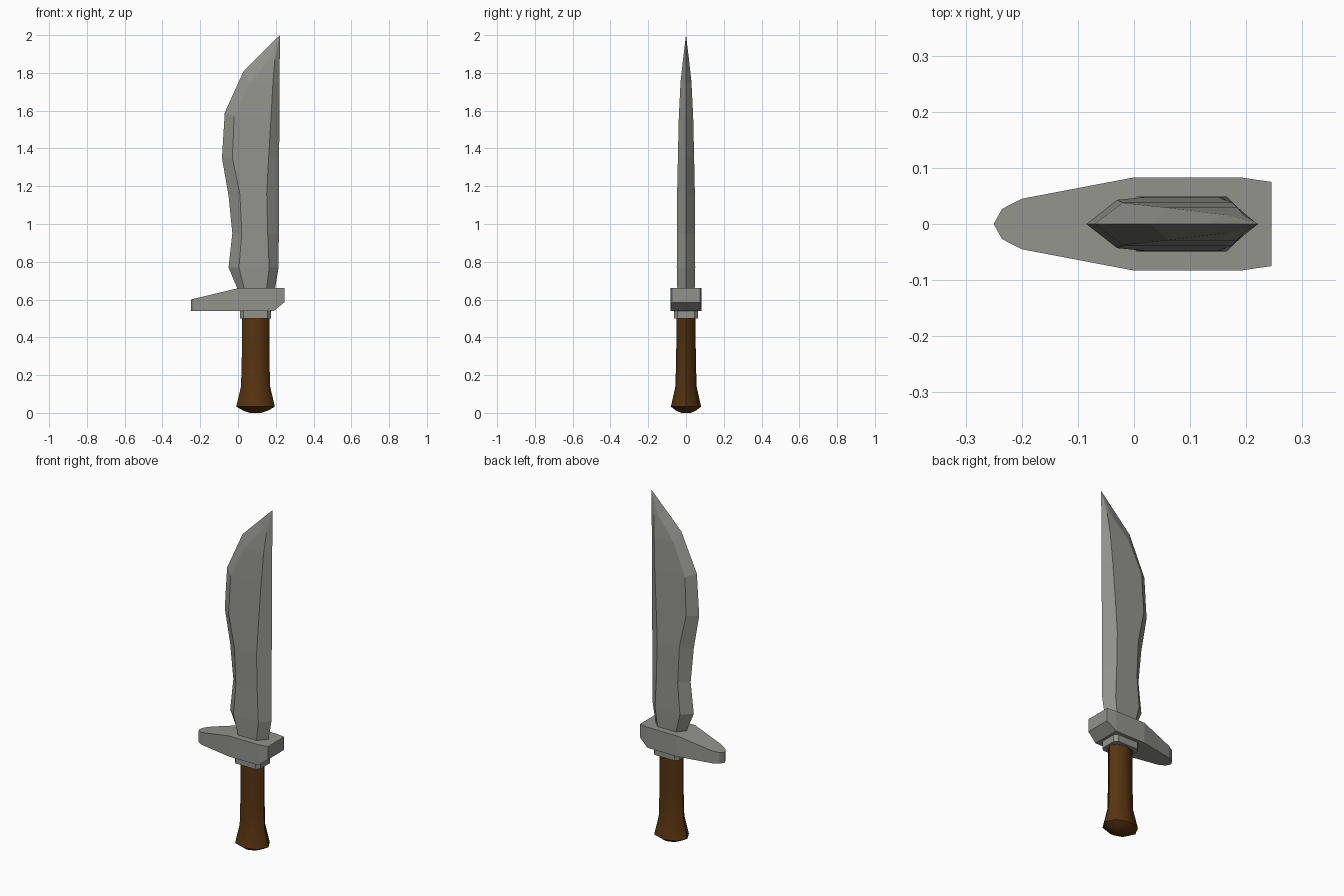
import bpy
import bmesh
from math import cos, sin, pi

if "Cube" in bpy.data.objects:
    bpy.data.objects.remove(bpy.data.objects["Cube"], do_unlink=True)


def make_material(name, rgb, roughness):
    mat = bpy.data.materials.new(name)
    mat.use_nodes = True
    mat.diffuse_color = (*rgb, 1)
    shader = mat.node_tree.nodes["Principled BSDF"]
    shader.inputs["Base Color"].default_value = (*rgb, 1)
    shader.inputs["Roughness"].default_value = roughness
    return mat


def loft(name, rings, mat, smooth=False):
    """Skin a list of equal-sized closed rings and cap both ends."""
    bm = bmesh.new()
    loops = [[bm.verts.new(p) for p in ring] for ring in rings]
    n = len(loops[0])
    for low, high in zip(loops, loops[1:]):
        for i in range(n):
            j = (i + 1) % n
            bm.faces.new((low[i], low[j], high[j], high[i]))
    bm.faces.new(loops[0][::-1])
    bm.faces.new(loops[-1])
    bmesh.ops.remove_doubles(bm, verts=bm.verts, dist=0.0005)
    bmesh.ops.recalc_face_normals(bm, faces=bm.faces)
    mesh = bpy.data.meshes.new(name)
    bm.to_mesh(mesh)
    bm.free()
    mesh.materials.append(mat)
    obj = bpy.data.objects.new(name, mesh)
    bpy.context.collection.objects.link(obj)
    if smooth:
        bpy.ops.object.select_all(action="DESELECT")
        obj.select_set(True)
        bpy.context.view_layer.objects.active = obj
        bpy.ops.object.shade_smooth_by_angle(angle=pi / 3.5)
    return obj


steel = make_material("steel grey", (0.29, 0.29, 0.265), 0.5)
wood = make_material("dark brown wood", (0.095, 0.034, 0.005), 0.7)
grip_x = 0.093

# Blade: cutting edge (x, z), front ridge (x, z), back ridge x, spine x, half thickness
blade_rows = [
    (0.00, 0.65, 0.035, 0.65, 0.15, 0.195, 0.046),
    (-0.05, 0.77, 0.005, 0.77, 0.165, 0.215, 0.049),
    (-0.03, 0.95, 0.02, 0.95, 0.157, 0.216, 0.048),
    (-0.05, 1.15, 0.01, 1.16, 0.152, 0.217, 0.047),
    (-0.085, 1.35, -0.03, 1.35, 0.162, 0.218, 0.043),
    (-0.07, 1.59, -0.02, 1.57, 0.175, 0.219, 0.038),
    (0.03, 1.81, 0.06, 1.75, 0.185, 0.22, 0.029),
    (0.13, 1.91, 0.165, 1.87, 0.195, 0.221, 0.016),
    (0.222, 2.0, 0.222, 2.0, 0.222, 0.222, 0),
]
loft("blade", [
    [(ex, 0, ez), (rx, -t, rz), (bx, -t, rz), (sx, 0, rz), (bx, t, rz), (rx, t, rz)]
    for ex, ez, rx, rz, bx, sx, t in blade_rows], steel)

# Guard: x, half width, bottom z, top z
guard_rows = [
    (-0.25, 0, 0.54, 0.60),
    (-0.235, 0.027, 0.54, 0.604),
    (-0.20, 0.045, 0.54, 0.612),
    (0.0, 0.083, 0.54, 0.66),
    (0.19, 0.083, 0.54, 0.66),
    (0.245, 0.075, 0.585, 0.66),
]
loft("guard", [[(x, -w, lo), (x, w, lo), (x, w, hi), (x, -w, hi)]
               for x, w, lo, hi in guard_rows], steel)

# Collar: box with chamfered corners
hx, hy, c = 0.082, 0.063, 0.018
corner = [(hx, hy - c), (hx - c, hy), (c - hx, hy), (-hx, hy - c),
          (-hx, c - hy), (c - hx, -hy), (hx - c, -hy), (hx, c - hy)]
loft("collar", [[(grip_x + x, y, z) for x, y in corner] for z in (0.5, 0.55)], steel)

# Handle: z, half width, half depth, flaring to a domed pommel
handle_rows = [
    (0.0, 0.03, 0.025),
    (0.012, 0.065, 0.052),
    (0.033, 0.102, 0.08),
    (0.14, 0.077, 0.056),
    (0.30, 0.073, 0.052),
    (0.51, 0.073, 0.05),
]
sides = 8
loft("handle", [
    [(grip_x + a * cos(2 * pi * i / sides), b * sin(2 * pi * i / sides), z)
     for i in range(sides)]
    for z, a, b in handle_rows], wood, smooth=True)
